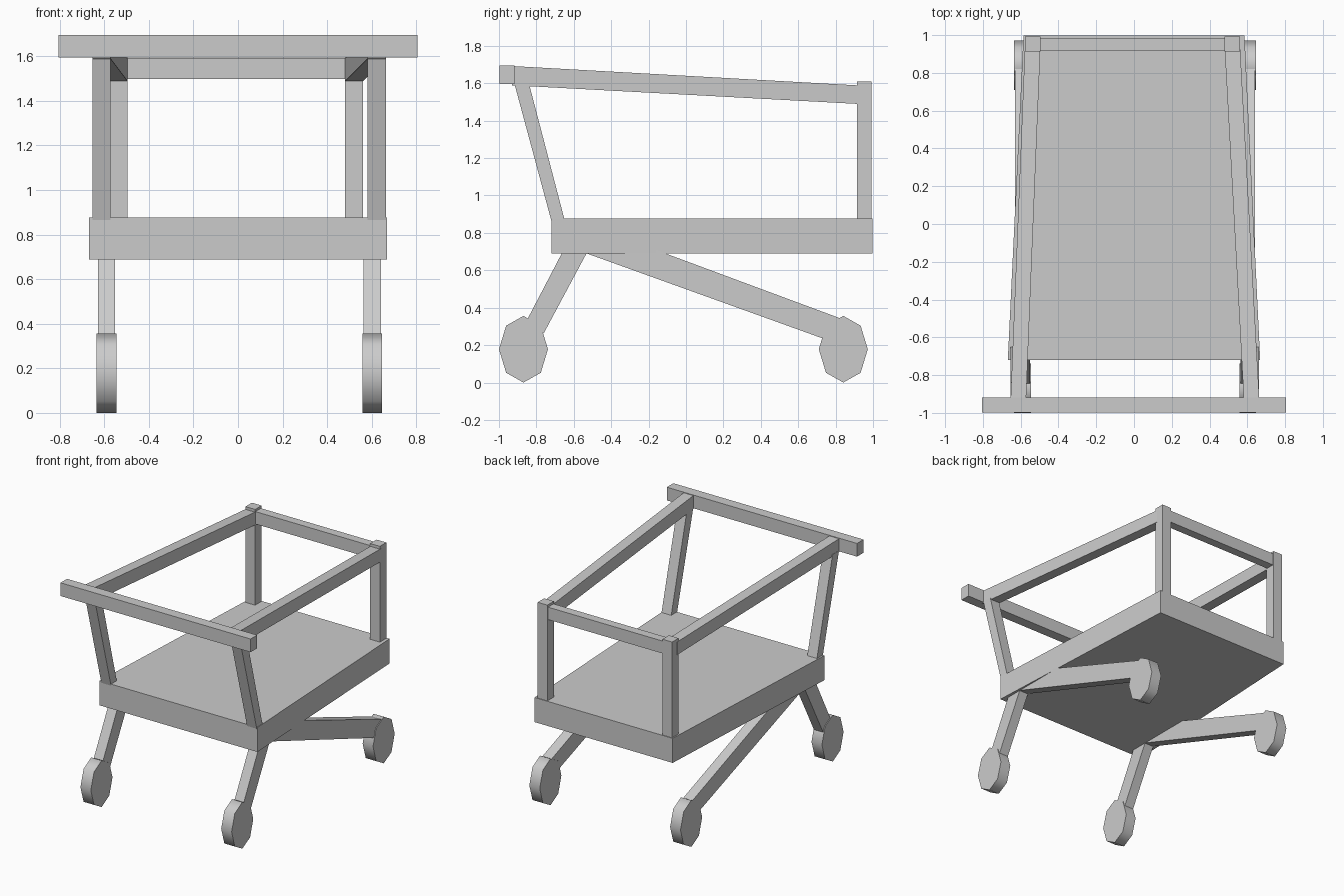
import bpy, bmesh, math

if "Cube" in bpy.data.objects:
    bpy.data.objects.remove(bpy.data.objects["Cube"])


def prism(name, profile, xa, xb, y_ref=(-1, 1), xc=None, xd=None):
    """Side profile (y, z) swept in x; span xa..xb at y_ref[0] blends to xc..xd at y_ref[1]."""
    xc = xa if xc is None else xc
    xd = xb if xd is None else xd
    bm = bmesh.new()
    rings = []
    for a, c in ((xa, xc), (xb, xd)):
        ring = []
        for y, z in profile:
            t = (y - y_ref[0]) / (y_ref[1] - y_ref[0])
            ring.append(bm.verts.new((a + (c - a) * t, y, z)))
        rings.append(ring)
        bm.faces.new(ring)
    n = len(profile)
    for i in range(n):
        j = (i + 1) % n
        bm.faces.new((rings[0][i], rings[0][j], rings[1][j], rings[1][i]))
    bmesh.ops.recalc_face_normals(bm, faces=bm.faces)
    mesh = bpy.data.meshes.new(name)
    bm.to_mesh(mesh)
    bm.free()
    ob = bpy.data.objects.new(name, mesh)
    bpy.context.collection.objects.link(ob)
    return ob


def rect(y0, y1, z0, z1):
    return [(y0, z0), (y1, z0), (y1, z1), (y0, z1)]


def wheel(name, x, y):
    prof = [(y + 0.131 * math.cos(i * math.pi / 4), 0.178 + 0.178 * math.sin(i * math.pi / 4))
            for i in range(8)]
    ob = prism(name, prof, x - 0.044, x + 0.044)
    bpy.ops.object.select_all(action='DESELECT')
    bpy.context.view_layer.objects.active = ob
    ob.select_set(True)
    bpy.ops.object.shade_smooth_by_angle(angle=math.radians(60))


# Tapered platform
prism("tray", rect(-0.72, 0.997, 0.689, 0.877), -0.668, 0.668, (-0.72, 0.997), -0.585, 0.585)

# Handle and rear crossbar
prism("handle", rect(-0.997, -0.918, 1.595, 1.696), -0.805, 0.805)
prism("rear_crossbar", rect(0.918, 0.985, 1.497, 1.592), -0.52, 0.51)

# Side profiles of the slanted members
strut = [(-0.72, 0.865), (-0.648, 0.865), (-0.84, 1.60), (-0.918, 1.60)]
rail = [(-0.93, 1.589), (0.93, 1.489), (0.93, 1.588), (-0.93, 1.692)]
front_leg = [(-0.845, 0.344), (-0.76, 0.264), (-0.50, 0.75), (-0.633, 0.75)]
rear_leg = [(0.725, 0.238), (0.82, 0.345), (-0.36, 0.783), (-0.62, 0.783), (-0.62, 0.722)]

for side, s in (("left", -1), ("right", 1)):
    f = s * 0.617 + 0.005   # front strut centre
    b = s * 0.528 - 0.008   # rear post centre
    g = s * 0.596 + 0.006   # leg centre
    w = 0.041
    prism(side + "_front_strut", strut, f - w, f + w)
    prism(side + "_rear_post", rect(0.914, 0.992, 0.865, 1.61), b - w, b + w)
    prism(side + "_side_rail", rail, f - w, f + w, (-0.92, 0.95), b - w, b + w)
    prism(side + "_front_leg", front_leg, g - 0.039, g + 0.039)
    prism(side + "_rear_leg", rear_leg, g - 0.039, g + 0.039)
    wheel(side + "_front_wheel", g, -0.869)
    wheel(side + "_rear_wheel", g, 0.841)
